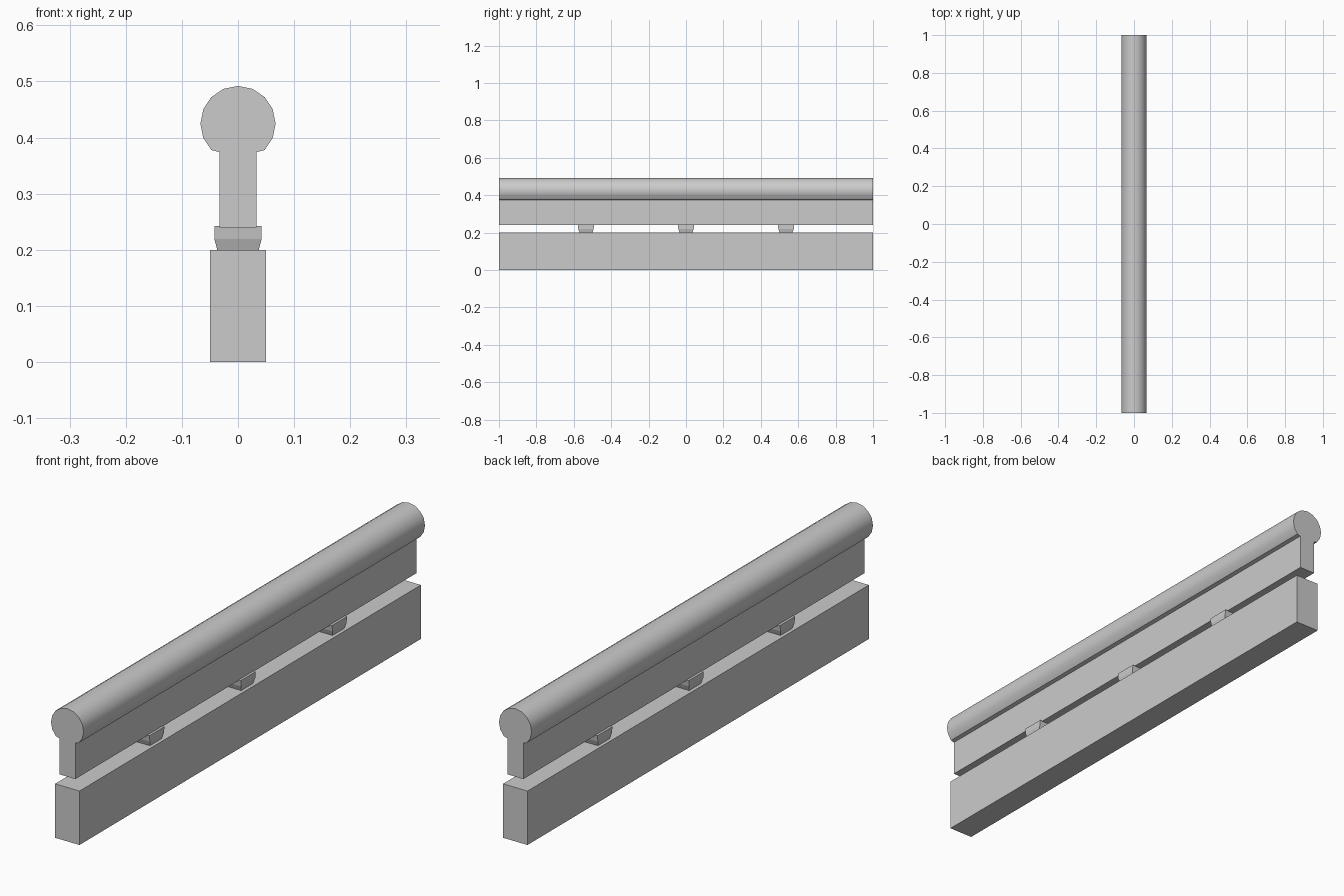
import bpy
import bmesh
from math import sin, cos, radians

cube = bpy.data.objects.get("Cube")
if cube:
    bpy.data.objects.remove(cube, do_unlink=True)

grey = bpy.data.materials.new("plain_grey")
grey.use_nodes = True
GREY = (0.6, 0.6, 0.6, 1)
grey.diffuse_color = GREY
grey.node_tree.nodes["Principled BSDF"].inputs["Base Color"].default_value = GREY


def finish(name, bm):
    bmesh.ops.recalc_face_normals(bm, faces=bm.faces)
    mesh = bpy.data.meshes.new(name)
    bm.to_mesh(mesh)
    bm.free()
    mesh.materials.append(grey)
    obj = bpy.data.objects.new(name, mesh)
    bpy.context.collection.objects.link(obj)
    return obj


def loft(name, rings):
    """Skin a stack of equal-length point rings and cap both ends."""
    bm = bmesh.new()
    loops = [[bm.verts.new(p) for p in ring] for ring in rings]
    for low, high in zip(loops, loops[1:]):
        for i in range(len(low)):
            j = (i + 1) % len(low)
            bm.faces.new((low[i], low[j], high[j], high[i]))
    bm.faces.new(loops[0])
    bm.faces.new(loops[-1])
    return finish(name, bm)


def rectangle(half_x, half_y, z, y=0):
    return [(sx * half_x, y + sy * half_y, z)
            for sx, sy in ((-1, -1), (1, -1), (1, 1), (-1, 1))]


# Base beam
loft("base_beam", [rectangle(0.05, 1, 0), rectangle(0.05, 1, 0.2)])

# Rail: round bar on an upright web, extruded along y
half = [(0.033, 0.24), (0.033, 0.374)]
half += [(0.067 * sin(radians(a)), 0.425 + 0.067 * cos(radians(a)))
         for a in (135, 112.5, 90, 67.5, 45, 22.5)]
profile = half + [(0, 0.492)] + [(-x, z) for x, z in reversed(half)]
rail = loft("handrail", [[(x, y, z) for x, z in profile] for y in (-1, 1)])
bpy.context.view_layer.objects.active = rail
rail.select_set(True)
bpy.ops.object.shade_smooth_by_angle(angle=radians(35))
rail.select_set(False)

# Spacer blocks with tapered feet
for label, y in (("front", -0.535), ("middle", 0), ("back", 0.535)):
    loft(label + "_spacer", [rectangle(0.037, 0.034, 0.2, y),
                             rectangle(0.042, 0.041, 0.219, y),
                             rectangle(0.042, 0.044, 0.242, y)])
